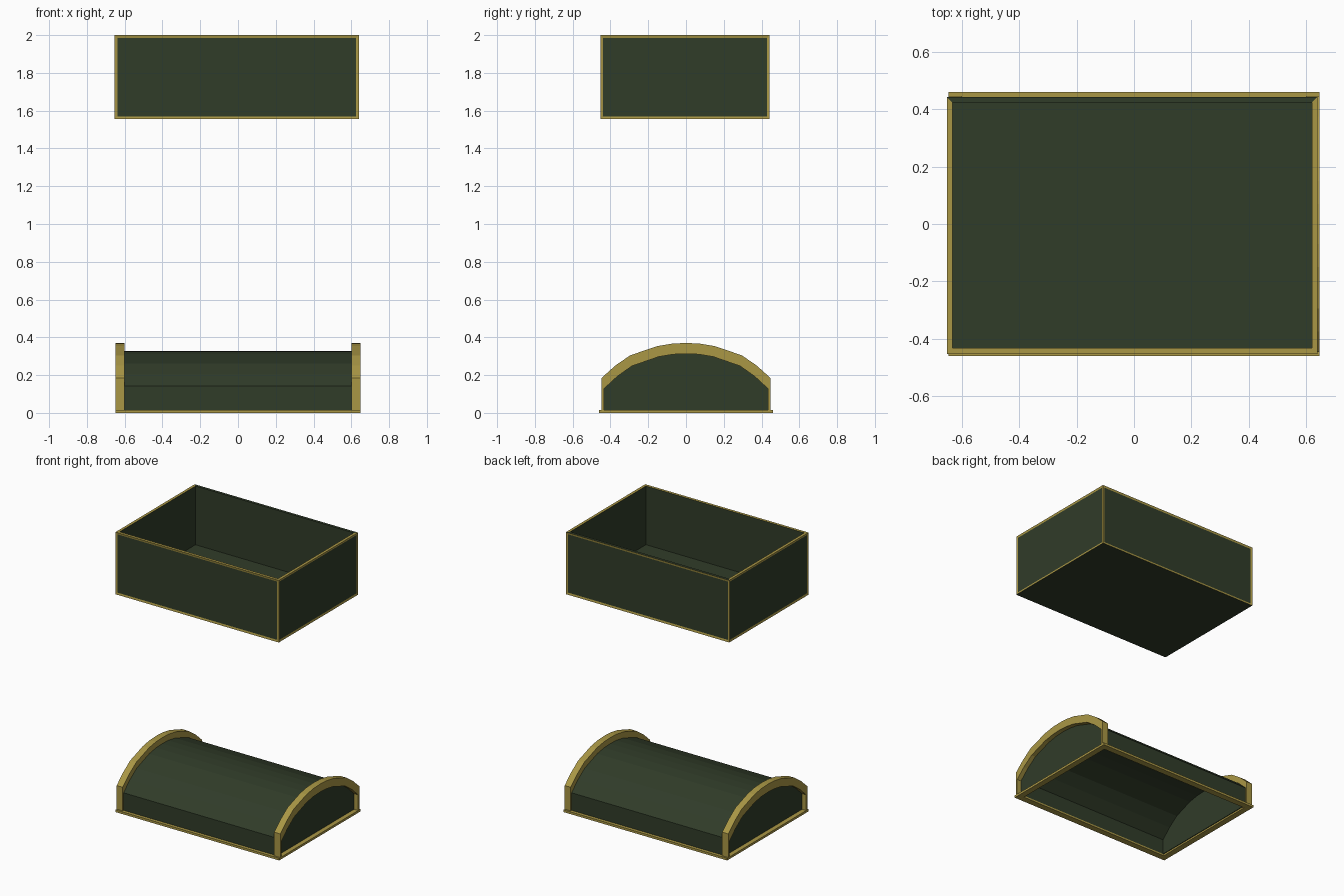
import bpy, bmesh
from mathutils import Vector

if "Cube" in bpy.data.objects:
    bpy.data.objects.remove(bpy.data.objects["Cube"])


def material(name, color):
    m = bpy.data.materials.new(name)
    m.diffuse_color = (*color, 1)
    m.use_nodes = True
    m.node_tree.nodes["Principled BSDF"].inputs["Base Color"].default_value = m.diffuse_color
    return m


GREEN = material("dark_green", (0.03, 0.045, 0.022))
GOLD = material("old_gold", (0.40, 0.31, 0.06))


def finish(bm, name, mats):
    bmesh.ops.recalc_face_normals(bm, faces=bm.faces)
    me = bpy.data.meshes.new(name)
    bm.to_mesh(me)
    bm.free()
    for m in mats:
        me.materials.append(m)
    ob = bpy.data.objects.new(name, me)
    bpy.context.collection.objects.link(ob)
    return ob


def box_mesh(lo, hi):
    bm = bmesh.new()
    bmesh.ops.create_cube(bm, size=1)
    lo, hi = Vector(lo), Vector(hi)
    for v in bm.verts:
        v.co = Vector([lo[i] + (v.co[i] + 0.5) * (hi[i] - lo[i]) for i in range(3)])
    bm.normal_update()
    return bm


def face_to(bm, axis, sign):
    return max(bm.faces, key=lambda f: f.normal[axis] * sign)


def band(name, outer, inner, x0, x1, mat):
    """Closed band between two matching open profiles (y, z), extruded along x."""
    bm = bmesh.new()
    rows = [[bm.verts.new((x, y, z)) for y, z in prof]
            for x, prof in ((x0, outer), (x1, outer), (x1, inner), (x0, inner))]
    n = len(outer)
    for i in range(n - 1):
        for k in range(4):
            a, b = rows[k], rows[(k + 1) % 4]
            bm.faces.new((a[i], a[i + 1], b[i + 1], b[i]))
    for i in (0, n - 1):
        bm.faces.new([r[i] for r in rows])
    return finish(bm, name, [mat])


def panel(name, prof, x0, x1, mat):
    bm = bmesh.new()
    f = bm.faces.new([bm.verts.new((x0, y, z)) for y, z in prof])
    new = bmesh.ops.extrude_face_region(bm, geom=[f], use_keep_orig=True)["geom"]
    vs = [g for g in new if isinstance(g, bmesh.types.BMVert)]
    bmesh.ops.translate(bm, verts=vs, vec=(x1 - x0, 0, 0))
    return finish(bm, name, [mat])


def mirror_profile(half):
    """half runs from the foot up to the crown at y = 0."""
    return [(-y, z) for y, z in half] + [(y, z) for y, z in half[-2::-1]]


# Open chest body with gold-edged panels
bm = box_mesh((-0.653, -0.453, 1.555), (0.64, 0.443, 2.0))
sides = [face_to(bm, a, s) for a in (0, 1) for s in (-1, 1)]
top = face_to(bm, 2, 1)
for f in sides:
    f.material_index = 1
    rim = bmesh.ops.inset_individual(bm, faces=[f], thickness=0.02, depth=-0.003)
    for r in rim["faces"]:
        r.material_index = 1
    f.material_index = 0
rim = bmesh.ops.inset_individual(bm, faces=[top], thickness=0.028)
for r in rim["faces"]:
    # the hinge side of the rim stays green
    r.material_index = 0 if r.calc_center_median().y > 0.4 else 1
new = bmesh.ops.extrude_face_region(bm, geom=[top])["geom"]
if top.is_valid:
    bm.faces.remove(top)
for v in (g for g in new if isinstance(g, bmesh.types.BMVert)):
    v.co.z = 1.58
for f in bm.faces:
    if all(v.co.z < 1.99 or abs(v.co.x) < 0.63 and abs(v.co.y) < 0.43 for v in f.verts) \
            and any(v.co.z == f.verts[0].co.z for v in f.verts) and any(abs(v.co.z - 1.58) < 1e-4 for v in f.verts):
        f.material_index = 0
finish(bm, "chest_body", [GREEN, GOLD])

# Lid profiles: outer arch, barrel skin and inside skin
arc = [(0.447, 0.185), (0.375, 0.25), (0.295, 0.305), (0.15, 0.354), (0.07, 0.367), (0, 0.37)]
arch_out = mirror_profile([(0.447, 0.012)] + arc)
arch_in = mirror_profile([(0.434, 0.012)] + [(y * 0.971, z - 0.057) for y, z in arc])
skin = mirror_profile([(0.437, 0.012)] + [(y * 0.978, z - 0.043) for y, z in arc])
inside = mirror_profile([(0.415, 0.012)] + [(y * 0.928, z - 0.065) for y, z in arc])

# Curved lid
band("lid_barrel", skin, inside, -0.605, 0.605, GREEN)

# Gold arches and recessed end panels
for s, side in ((-1, "left"), (1, "right")):
    band(side + "_lid_arch", arch_out, arch_in, s * 0.60, s * 0.648, GOLD)
    panel(side + "_lid_end_panel", skin, s * 0.60, s * 0.615, GREEN)

# Gold frame around the foot of the lid
bm = bmesh.new()
rings = []
for z in (0, 0.016):
    for w, d in ((0.648, 0.46), (0.605, 0.415)):
        rings.append([bm.verts.new((x * w, y * d, z)) for x, y in ((-1, -1), (1, -1), (1, 1), (-1, 1))])
for a, b in ((0, 1), (2, 3), (0, 2), (1, 3)):
    for i in range(4):
        j = (i + 1) % 4
        bm.faces.new((rings[a][i], rings[a][j], rings[b][j], rings[b][i]))
finish(bm, "lid_base_frame", [GOLD])
